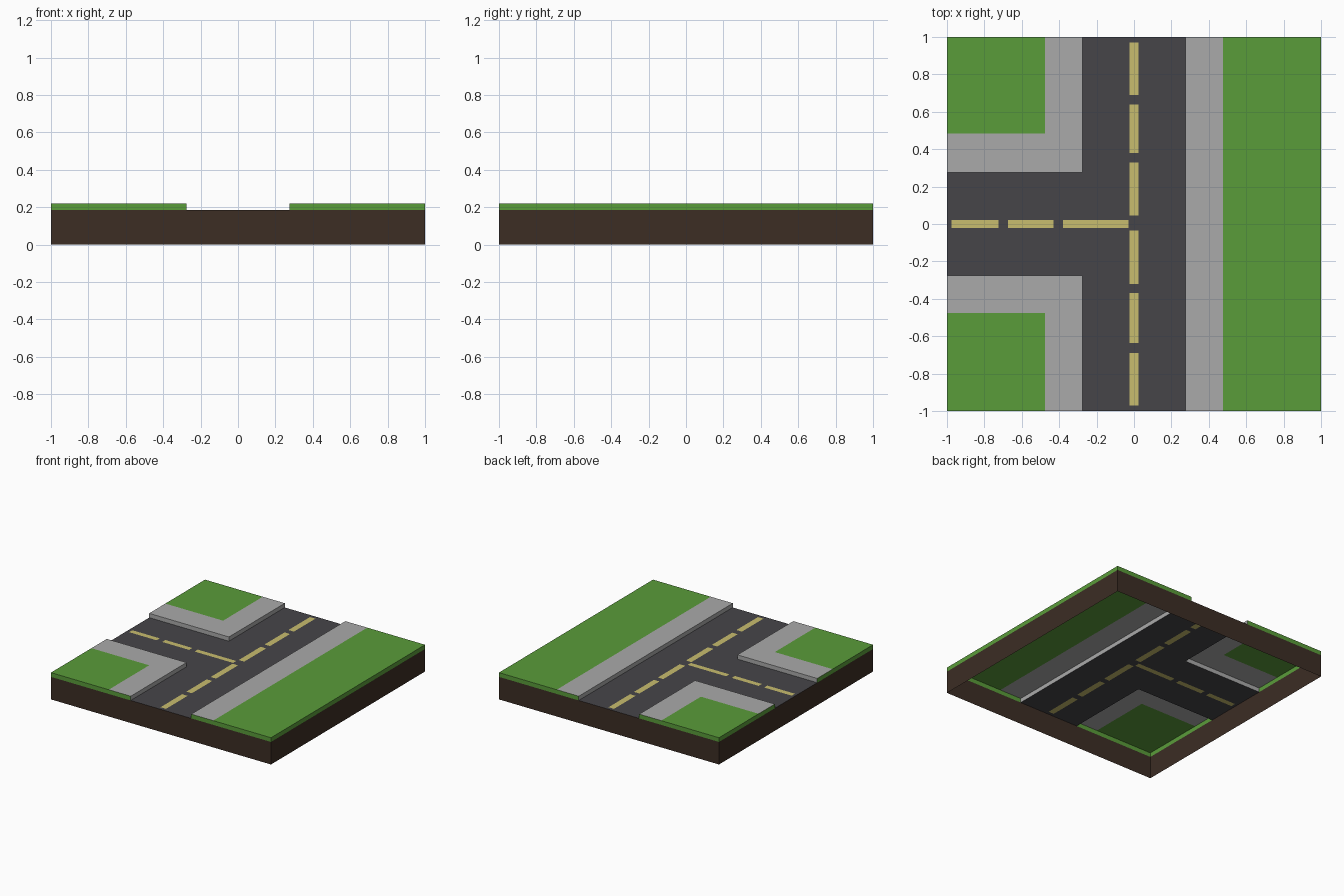
import bpy, bmesh

if "Cube" in bpy.data.objects:
    bpy.data.objects.remove(bpy.data.objects["Cube"])

ROAD_Z, TOP_Z = 0.185, 0.22      # road height, raised ground height
KERB, LAWN = 0.275, 0.475        # half widths: carriageway, outer pavement edge


def material(name, rgb):
    lin = [((c / 255 + 0.055) / 1.055) ** 2.4 for c in rgb]
    m = bpy.data.materials.new(name)
    m.diffuse_color = (*lin, 1)
    m.use_nodes = True
    m.node_tree.nodes["Principled BSDF"].inputs["Base Color"].default_value = m.diffuse_color
    return m


GRASS = material("grass_green", (90, 156, 58))
STONE = material("pavement_grey", (170, 170, 170))
ASPHALT = material("asphalt_grey", (70, 69, 73))
PAINT = material("line_yellow", (201, 190, 110))
EARTH = material("earth_brown", (60, 45, 36))


def build(name, quads, mats):
    """Open sheet made of quads given as (corners, material index)."""
    bm = bmesh.new()
    for corners, index in quads:
        bm.faces.new([bm.verts.new(c) for c in corners]).material_index = index
    bmesh.ops.remove_doubles(bm, verts=bm.verts, dist=1e-4)
    mesh = bpy.data.meshes.new(name)
    bm.to_mesh(mesh)
    bm.free()
    for m in mats:
        mesh.materials.append(m)
    obj = bpy.data.objects.new(name, mesh)
    bpy.context.collection.objects.link(obj)


def flat(x0, x1, y0, y1, z):
    return [(x0, y0, z), (x1, y0, z), (x1, y1, z), (x0, y1, z)]


def wall(a, b, z0, z1):
    """Upright quad from a to b, facing to the right of that direction."""
    return [(*a, z0), (*b, z0), (*b, z1), (*a, z1)]


# Road surface, with the dashed centre lines cut into it
dashes = [(-0.025, 0.025, a, b) for a, b in
          ((-0.97, -0.69), (-0.635, -0.37), (-0.32, -0.035),
           (0.045, 0.33), (0.38, 0.64), (0.69, 0.97))]
dashes += [(a, b, -0.021, 0.021) for a, b in
           ((-0.975, -0.725), (-0.675, -0.43), (-0.38, -0.03))]
xs = sorted({-1, -KERB, KERB} | {v for d in dashes for v in d[:2]})
ys = sorted({-1, -KERB, KERB, 1} | {v for d in dashes for v in d[2:]})
road = []
for x0, x1 in zip(xs, xs[1:]):
    for y0, y1 in zip(ys, ys[1:]):
        cx, cy = (x0 + x1) / 2, (y0 + y1) / 2
        if cx > -KERB or abs(cy) < KERB:
            painted = any(a < cx < b and c < cy < d for a, b, c, d in dashes)
            road.append((flat(x0, x1, y0, y1, ROAD_Z), int(painted)))
build("road", road, [ASPHALT, PAINT])

# Pavements with their kerb faces
build("straight_pavement", [
    (flat(KERB, LAWN, -1, 1, TOP_Z), 0),
    (wall((KERB, 1), (KERB, -1), ROAD_Z, TOP_Z), 0)], [STONE])
build("front_corner_pavement", [
    (flat(-LAWN, -KERB, -1, -LAWN, TOP_Z), 0),
    (flat(-LAWN, -KERB, -LAWN, -KERB, TOP_Z), 0),
    (flat(-1, -LAWN, -LAWN, -KERB, TOP_Z), 0),
    (wall((-KERB, -1), (-KERB, -KERB), ROAD_Z, TOP_Z), 0),
    (wall((-KERB, -KERB), (-1, -KERB), ROAD_Z, TOP_Z), 0)], [STONE])
B = LAWN + 0.01
build("back_corner_pavement", [
    (flat(-LAWN, -KERB, B, 1, TOP_Z), 0),
    (flat(-LAWN, -KERB, KERB, B, TOP_Z), 0),
    (flat(-1, -LAWN, KERB, B, TOP_Z), 0),
    (wall((-KERB, KERB), (-KERB, 1), ROAD_Z, TOP_Z), 0),
    (wall((-1, KERB), (-KERB, KERB), ROAD_Z, TOP_Z), 0)], [STONE])

# Lawns
build("straight_lawn", [(flat(LAWN, 1, -1, 1, TOP_Z), 0)], [GRASS])
build("front_corner_lawn", [(flat(-1, -LAWN, -1, -LAWN, TOP_Z), 0)], [GRASS])
build("back_corner_lawn", [(flat(-1, -LAWN, B, 1, TOP_Z), 0)], [GRASS])

# Green band around the outer edge, broken where the road leaves the tile
edges = [((-1, -1), (-KERB, -1)), ((KERB, -1), (1, -1)), ((1, -1), (1, 1)),
         ((1, 1), (KERB, 1)), ((-KERB, 1), (-1, 1)),
         ((-1, 1), (-1, KERB)), ((-1, -KERB), (-1, -1))]
build("grass_edge", [(wall(a, b, ROAD_Z, TOP_Z), 0) for a, b in edges], [GRASS])

# Earth sides, open underneath
ring = [(-1, -1), (1, -1), (1, 1), (-1, 1)]
build("earth_sides", [(wall(ring[i - 1], ring[i], 0, ROAD_Z), 0)
                      for i in range(4)], [EARTH])
